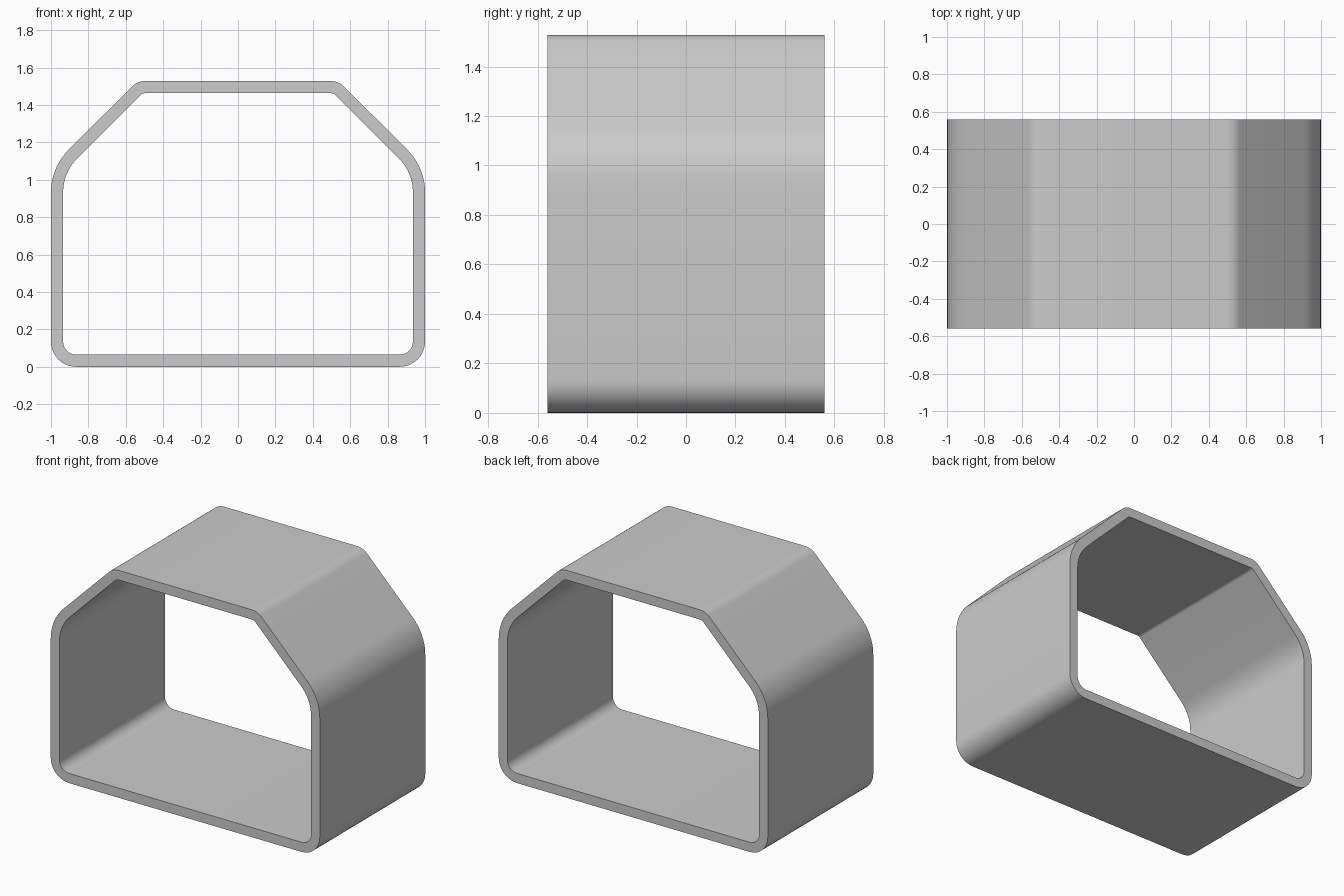
import bpy, bmesh, math
from mathutils import Vector

if "Cube" in bpy.data.objects:
    bpy.data.objects.remove(bpy.data.objects["Cube"])

HALF_DEPTH = 0.56
WALL = 0.065
SEGS = 10

# Right half of the outer outline: sharp corner (x, z) and fillet radius
HALF = [((1.0, 0.0), 0.135), ((1.0, 1.066), 0.32), ((0.537, 1.528), 0.10)]
CORNERS = HALF + [((-x, z), r) for (x, z), r in reversed(HALF)]


def outline(offset):
    """Rounded outline, moved inwards by offset with concentric fillets."""
    pts = []
    n = len(CORNERS)
    for i, (p, r) in enumerate(CORNERS):
        p = Vector(p)
        a = (Vector(CORNERS[i - 1][0]) - p).normalized()
        b = (Vector(CORNERS[(i + 1) % n][0]) - p).normalized()
        half = a.angle(b) / 2
        centre = p + (a + b).normalized() * (r / math.sin(half))
        # Sweep from the incoming side's normal to the outgoing side's normal
        start = math.atan2(a.x, -a.y)
        sweep = math.pi - 2 * half
        for k in range(SEGS + 1):
            t = start + sweep * k / SEGS
            pts.append(centre + Vector((math.cos(t), math.sin(t))) * (r - offset))
    return pts


# Open-ended tube shell: four rings joined in a closed loop of quads
bm = bmesh.new()
outer, inner = outline(0), outline(WALL)
rings = [[bm.verts.new((p.x, y, p.y)) for p in pts]
         for pts, y in ((outer, -HALF_DEPTH), (outer, HALF_DEPTH),
                        (inner, HALF_DEPTH), (inner, -HALF_DEPTH))]
count = len(outer)
for j in range(4):
    r0, r1 = rings[j], rings[(j + 1) % 4]
    for i in range(count):
        k = (i + 1) % count
        bm.faces.new((r0[i], r0[k], r1[k], r1[i]))
bmesh.ops.recalc_face_normals(bm, faces=bm.faces)

mesh = bpy.data.meshes.new("tunnel_shell")
bm.to_mesh(mesh)
bm.free()
shell = bpy.data.objects.new("tunnel_shell", mesh)
bpy.context.collection.objects.link(shell)

# Smooth fillets, crisp rims
bpy.context.view_layer.objects.active = shell
shell.select_set(True)
bpy.ops.object.shade_smooth_by_angle(angle=math.radians(30))
